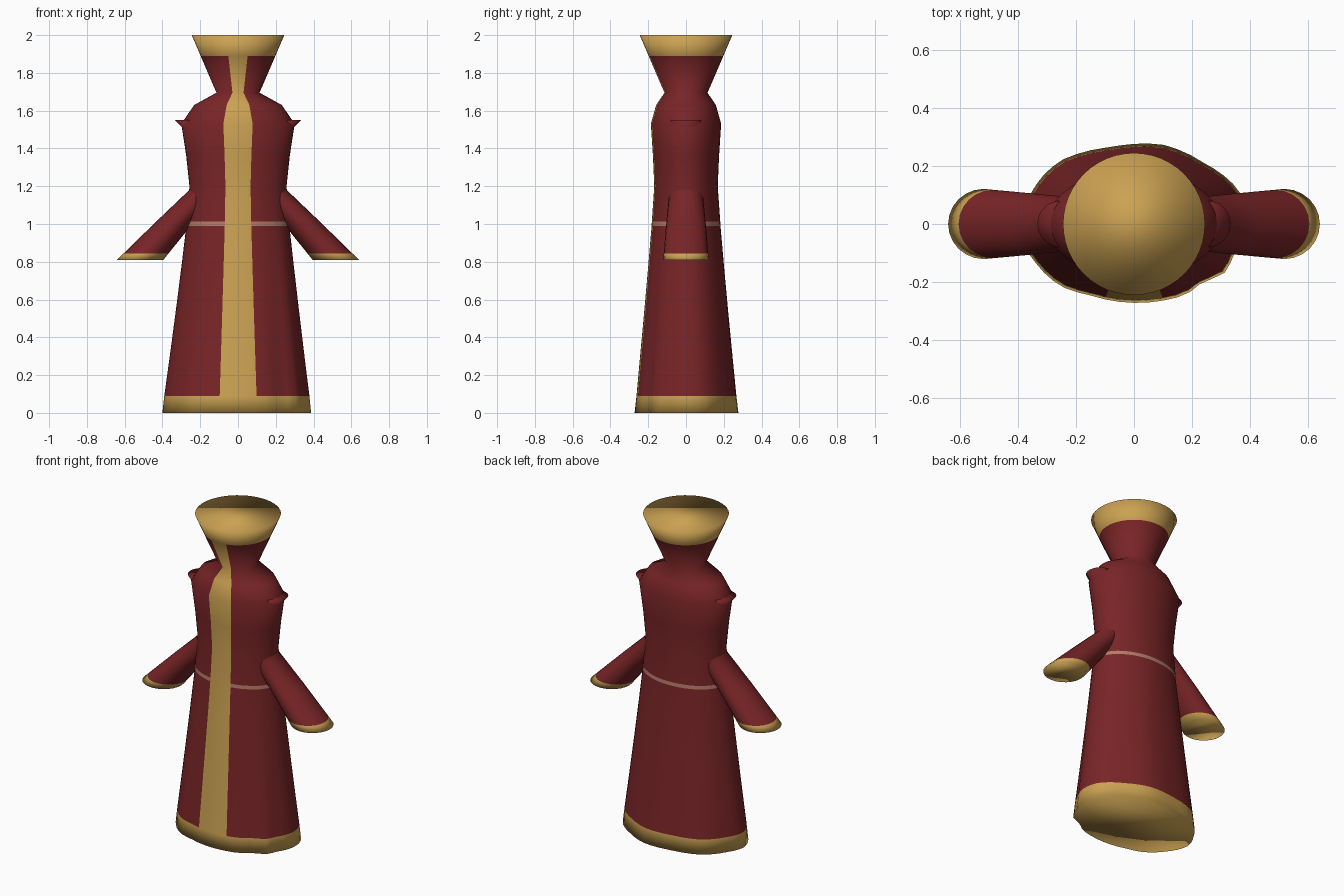
import bpy, bmesh, math

if "Cube" in bpy.data.objects:
    bpy.data.objects.remove(bpy.data.objects["Cube"])

def material(name, rgb):
    m = bpy.data.materials.new(name)
    m.diffuse_color = (*rgb, 1)
    m.use_nodes = True
    m.node_tree.nodes["Principled BSDF"].inputs["Base Color"].default_value = m.diffuse_color
    return m

RED = material("dark red cloth", (0.19, 0.018, 0.020))
GOLD = material("gold trim", (0.60, 0.36, 0.085))
TAN = material("tan belt", (0.46, 0.20, 0.14))

def loft(name, rings, rule):
    """Skin closed rings of points, cap both ends, colour faces by rule(centre)."""
    bm = bmesh.new()
    loops = [[bm.verts.new(p) for p in ring] for ring in rings]
    n = len(loops[0])
    for a, b in zip(loops, loops[1:]):
        for i in range(n):
            j = (i + 1) % n
            bm.faces.new((a[i], a[j], b[j], b[i]))
    bm.faces.new(loops[0])
    bm.faces.new(loops[-1])
    bmesh.ops.recalc_face_normals(bm, faces=bm.faces)
    for f in bm.faces:
        f.smooth = True
        f.material_index = rule(f.calc_center_median())
    me = bpy.data.meshes.new(name)
    bm.to_mesh(me)
    bm.free()
    for m in (RED, GOLD, TAN):
        me.materials.append(m)
    ob = bpy.data.objects.new(name, me)
    bpy.context.collection.objects.link(ob)
    return ob

# uneven hem: (angle, radius factor)
HEM = [(0, 1), (24, 1.026), (51, .992), (76, 1.04), (102, .996), (129, 1.037),
       (156, .995), (180, 1.035), (208, 1.004), (231, 1.023), (247, .985),
       (270, 1), (297, 1.009), (309, .955), (323, 1.019), (336, .968), (360, 1)]

def hem_factor(deg):
    for (a, fa), (b, fb) in zip(HEM, HEM[1:]):
        if a <= deg <= b:
            return fa + (fb - fa) * (deg - a) / (b - a)

# robe body and flared collar: (z, half width x, half depth y)
PROFILE = [(0, .387, .272), (.09, .378, .262), (.3, .352, .243), (.55, .322, .220),
           (.8, .293, .198), (.99, .272, .182), (1.012, .270, .181), (1.2, .257, .168),
           (1.36, .274, .175), (1.53, .300, .186), (1.63, .232, .158),
           (1.695, .114, .114), (1.89, .198, .198), (2.0, .245, .245)]
N = 48

def robe_ring(z, rx, ry):
    w = max(0, 1 - z / 1.2)
    pts = []
    for i in range(N):
        d = 360 * i / N
        k = 1 + (hem_factor(d) - 1) * w
        t = math.radians(d)
        pts.append((rx * k * math.cos(t), ry * k * math.sin(t), z))
    return pts

def robe_colour(c):
    if c.z < .09 or c.z > 1.89:
        return 1                                   # hem and collar band
    rx, ry = next((a[1] + b[1], a[2] + b[2]) for a, b in zip(PROFILE, PROFILE[1:])
                  if a[0] <= c.z <= b[0])
    if c.y < 0 and abs(c.x / rx) < abs(c.y / ry) * math.tan(math.radians(15)):
        return 1                                   # front stripe
    return 2 if .99 < c.z < 1.012 else 0           # belt line

loft("robe", [robe_ring(*p) for p in PROFILE], robe_colour)

# sleeves: horizontal rings (centre x, z, radius x, radius y), passing through the torso
SLEEVE = [(.255, 1.55, .078, .080), (.17, 1.46, .078, .080), (.155, 1.2, .082, .085),
          (.335, 1.01, .101, .104), (.486, .845, .119, .118), (.518, .81, .123, .121)]

for side, name in ((1, "right_sleeve"), (-1, "left_sleeve")):
    rings = [[(side * (x + rx * math.cos(math.tau * i / 24)),
               ry * math.sin(math.tau * i / 24), z) for i in range(24)]
             for x, z, rx, ry in SLEEVE]
    loft(name, rings, lambda c: 1 if c.z < .845 else 0)   # gold cuff
